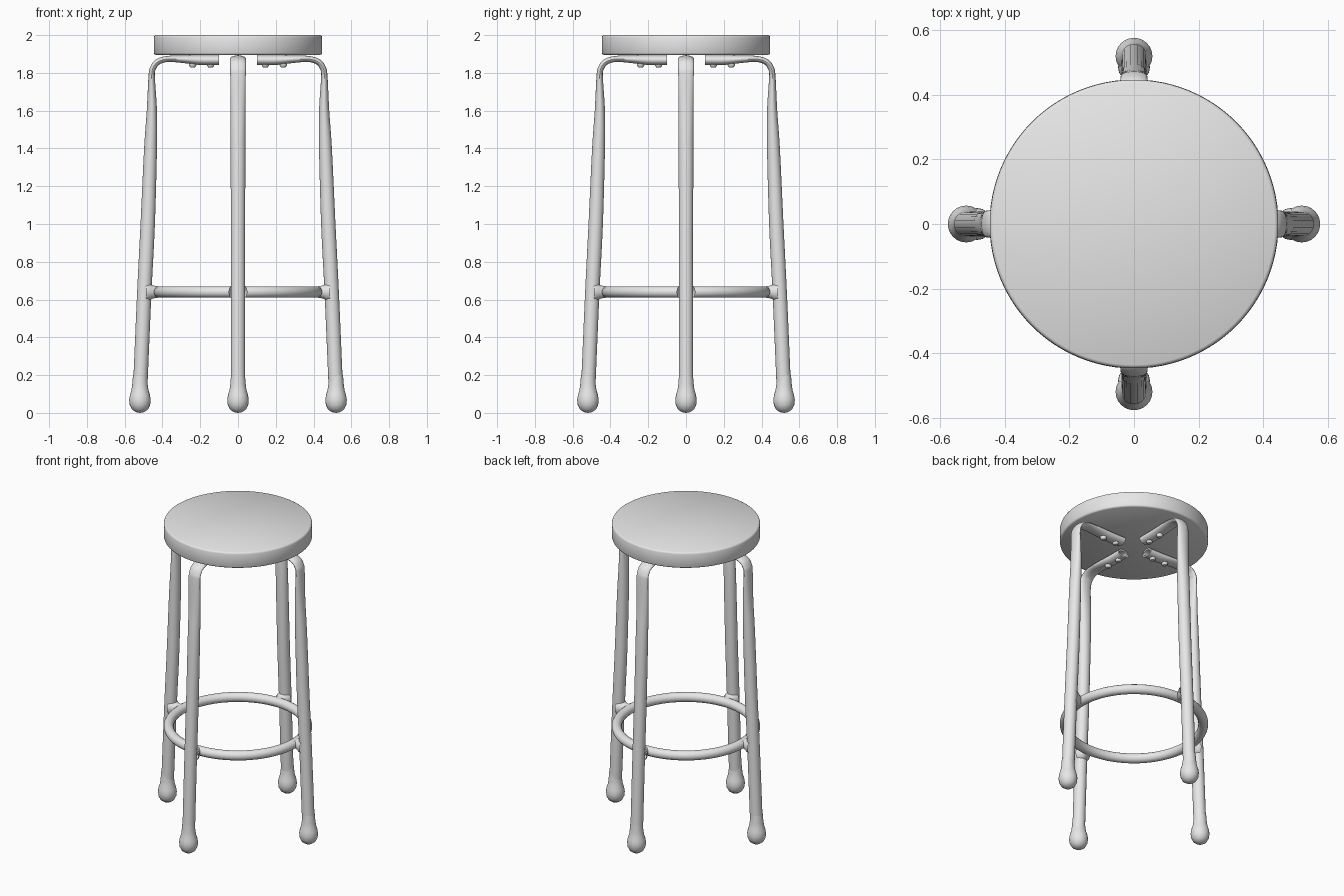
import bpy, bmesh, math
from mathutils import Matrix, Vector

cube = bpy.data.objects.get("Cube")
if cube:
    bpy.data.objects.remove(cube, do_unlink=True)

grey = bpy.data.materials.new("plain_grey")
grey.use_nodes = True
grey.diffuse_color = (0.8, 0.8, 0.8, 1)
grey.node_tree.nodes["Principled BSDF"].inputs["Base Color"].default_value = (0.8, 0.8, 0.8, 1)


def finish(name, bm, matrix):
    bmesh.ops.remove_doubles(bm, verts=bm.verts, dist=0.0001)
    bmesh.ops.recalc_face_normals(bm, faces=bm.faces)
    mesh = bpy.data.meshes.new(name)
    bm.to_mesh(mesh)
    bm.free()
    mesh.materials.append(grey)
    obj = bpy.data.objects.new(name, mesh)
    bpy.context.collection.objects.link(obj)
    obj.matrix_world = matrix
    bpy.ops.object.select_all(action="DESELECT")
    obj.select_set(True)
    bpy.context.view_layer.objects.active = obj
    bpy.ops.object.shade_smooth_by_angle(angle=math.radians(40))
    return obj


def bridge(bm, rings, closed=False):
    """Skin a list of vertex rings with quads."""
    pairs = list(zip(rings, rings[1:]))
    if closed:
        pairs.append((rings[-1], rings[0]))
    for a, b in pairs:
        n = len(a)
        for i in range(n):
            j = (i + 1) % n
            bm.faces.new((a[i], a[j], b[j], b[i]))


def lathe(name, profile, matrix=Matrix(), sides=24, closed=False):
    """Revolve (radius, height) points around z."""
    bm = bmesh.new()
    turns = [math.tau * i / sides for i in range(sides)]
    rings = [[bm.verts.new((r * math.cos(a), r * math.sin(a), z)) for a in turns]
             for r, z in profile]
    bridge(bm, rings, closed)
    return finish(name, bm, matrix)


def smooth_path(points, steps=5):
    """Catmull-Rom interpolation through the points."""
    p = [points[0]] + points + [points[-1]]
    out = []
    for a, b, c, d in zip(p, p[1:], p[2:], p[3:]):
        for k in range(steps):
            t = k / steps
            out.append(0.5 * (2 * b + (c - a) * t + (2 * a - 5 * b + 4 * c - d) * t * t
                              + (3 * b - a - 3 * c + d) * t ** 3))
    return out + [points[-1]]


def tube(name, path, matrix, sides=20):
    """Sweep an ellipse along (x, z, half thickness, half width) points; the end is hollow."""
    pts = smooth_path([Vector(p) for p in path])
    bm = bmesh.new()
    rings = []

    def ring(p, normal, shrink=0.0):
        loop = []
        for i in range(sides):
            a = math.tau * i / sides
            off = normal * (p[2] - shrink) * math.cos(a)
            loop.append(bm.verts.new((p[0] + off.x, (p[3] - shrink) * math.sin(a), p[1] + off.y)))
        rings.append(loop)

    for i, p in enumerate(pts):
        d = (pts[min(i + 1, len(pts) - 1)] - pts[max(i - 1, 0)]).to_2d().normalized()
        normal = Vector((d.y, -d.x))
        ring(p, normal)
    for q in (pts[-1], pts[-4]):
        ring(q, normal, 0.01)
    bridge(bm, rings)
    bm.faces.new(rings[0])
    bm.faces.new(rings[-1])
    return finish(name, bm, matrix)


# Round seat with softened rims
lathe("seat", [(0, 1.895), (0.436, 1.895), (0.443, 1.899), (0.446, 1.906),
               (0.446, 1.988), (0.443, 1.996), (0.436, 2.0), (0, 2.0)], sides=96)

# Footrest ring
circle = [math.tau * i / 16 for i in range(16)]
lathe("footrest_ring", [(0.417 + 0.03 * math.cos(a), 0.64 + 0.03 * math.sin(a)) for a in circle],
      sides=96, closed=True)

# Bent leg tube, flattened through the bend
leg_path = [(0.52, 0.08, 0.038, 0.038), (0.515, 0.2, 0.038, 0.038), (0.496, 0.64, 0.038, 0.038),
            (0.478, 1.0, 0.038, 0.038), (0.463, 1.4, 0.034, 0.039), (0.456, 1.6, 0.027, 0.04),
            (0.457, 1.78, 0.017, 0.041), (0.45, 1.825, 0.016, 0.042), (0.425, 1.858, 0.016, 0.042),
            (0.37, 1.874, 0.016, 0.043), (0.28, 1.872, 0.021, 0.042), (0.2, 1.868, 0.026, 0.04),
            (0.1, 1.868, 0.026, 0.04)]
foot_profile = [(0, 0), (0.022, 0.004), (0.042, 0.018), (0.054, 0.042), (0.057, 0.068),
                (0.053, 0.095), (0.045, 0.12), (0.041, 0.15), (0.037, 0.2)]
weld_profile = [(0.05, -0.02), (0.046, 0), (0.036, 0.014), (0.031, 0.034), (0.029, 0.06)]
bolt_profile = [(0, -0.016), (0.012, -0.015), (0.018, -0.008), (0.02, 0), (0.02, 0.02)]

for i, side in enumerate(("left", "back", "right", "front")):
    turn = Matrix.Rotation(i * math.pi / 2, 4, "Z")
    tube(side + "_leg", leg_path, turn)
    lathe(side + "_foot", foot_profile, turn @ Matrix.Translation((0.519, 0, 0)))
    # Flared joint between leg and ring
    lathe(side + "_ring_joint", weld_profile,
          turn @ Matrix.Translation((0.468, 0, 0.64)) @ Matrix.Rotation(-math.pi / 2, 4, "Y"))
    for k, x in enumerate((0.145, 0.24)):
        lathe(f"{side}_bolt_{k + 1}", bolt_profile,
              turn @ Matrix.Translation((x, 0, 1.844)), sides=12)
